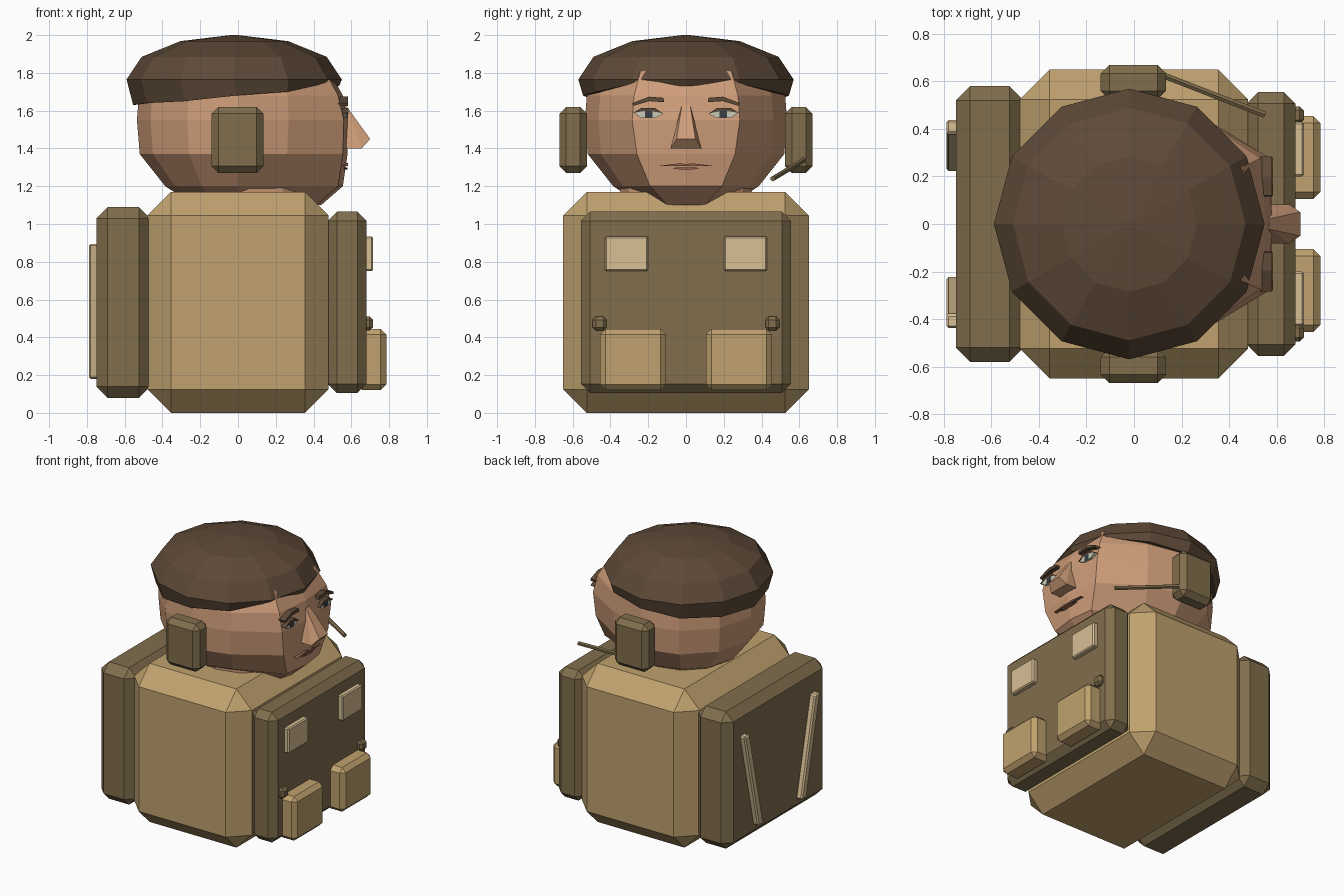
import bpy, bmesh
from math import sin, cos, radians
from mathutils import Vector

if "Cube" in bpy.data.objects:
    bpy.data.objects.remove(bpy.data.objects["Cube"])


def mat(name, r, g, b):
    m = bpy.data.materials.new(name)
    m.diffuse_color = [(c / 255) ** 2.2 for c in (r, g, b)] + [1]
    m.use_nodes = True
    m.node_tree.nodes["Principled BSDF"].inputs["Base Color"].default_value = m.diffuse_color
    return m


TAN = mat("tan", 190, 160, 110)
OLIVE = mat("olive", 128, 110, 78)
LIGHT = mat("light_tan", 215, 190, 148)
SKIN = mat("skin", 205, 155, 120)
HAIR = mat("hair_brown", 94, 75, 58)
LIP = mat("lip", 150, 100, 80)
WHITE = mat("eye_white", 200, 200, 180)
DARK = mat("iris_dark", 60, 65, 70)


def finish(name, bm, m):
    bmesh.ops.recalc_face_normals(bm, faces=bm.faces[:])
    me = bpy.data.meshes.new(name)
    bm.to_mesh(me)
    bm.free()
    me.materials.append(m)
    ob = bpy.data.objects.new(name, me)
    bpy.context.collection.objects.link(ob)
    return ob


def box(name, x, y, z, bevel, m):
    """Chamfered box given by its (min, max) ranges."""
    bm = bmesh.new()
    bmesh.ops.create_cube(bm, size=1)
    for v in bm.verts:
        v.co = [(r[0] + r[1]) / 2 + c * (r[1] - r[0]) for r, c in zip((x, y, z), v.co)]
    bmesh.ops.bevel(bm, geom=bm.edges[:], offset=bevel, segments=1, affect='EDGES')
    return finish(name, bm, m)


def loft(name, rings, m):
    """Skin a stack of equal-length rings and close both ends."""
    bm = bmesh.new()
    rows = [[bm.verts.new(p) for p in r] for r in rings]
    n = len(rows[0])
    for a, b in zip(rows, rows[1:]):
        for i in range(n):
            j = (i + 1) % n
            bm.faces.new((a[i], a[j], b[j], b[i]))
    for row in (rows[0], rows[-1]):
        c = bm.verts.new(sum((v.co for v in row), Vector()) / n)
        for i in range(n):
            bm.faces.new((row[i], row[(i + 1) % n], c))
    return finish(name, bm, m)


def plate(name, outline, x0, x1, m, side=1):
    """Flat face detail: a (y, z) outline extruded along x."""
    return loft(name, [[(x, side * y, z) for y, z in outline] for x in (x0, x1)], m)


def circle(r, z, cx=0.0, n=12):
    return [(cx + r * cos(radians(360 / n * i)), r * sin(radians(360 / n * i)), z) for i in range(n)]


# Torso, chest plate and backpack
box("torso", (-.48, .48), (-.65, .65), (0, 1.17), .125, TAN)
box("chest_plate", (.475, .68), (-.555, .555), (.105, 1.065), .048, OLIVE)
box("backpack", (-.75, -.465), (-.58, .58), (.08, 1.09), .06, OLIVE)

for s, side in ((-1, "right"), (1, "left")):
    def span(a, b):
        return tuple(sorted((s * a, s * b)))
    # Chest details
    box("pouch_" + side, (.63, .785), span(.105, .455), (.12, .445), .03, TAN)
    box("patch_" + side, (.67, .715), span(.2, .43), (.75, .935), .008, LIGHT)
    box("knob_" + side, (.66, .715), span(.42, .495), (.435, .51), .018, OLIVE)
    # Slanted backpack strap
    strap = box("back_strap_" + side, (-.79, -.74), (-.03, .03), (.18, .895), .01, LIGHT)
    for v in strap.data.vertices:
        v.co.y += s * (.25 + .16 * (v.co.z - .18) / .715)
    # Headphone cup
    box("ear_cup_" + side, (-.14, .135), span(.525, .67), (1.27, 1.62), .036, OLIVE)

# Microphone arm
a, b = Vector((.1, .635, 1.345)), Vector((.55, .46, 1.24))
bm = bmesh.new()
bmesh.ops.create_cone(bm, cap_ends=True, segments=6, radius1=.015, radius2=.015, depth=(b - a).length)
rot = (b - a).to_track_quat('Z', 'Y')
for v in bm.verts:
    v.co = rot @ v.co + (a + b) / 2
finish("microphone_arm", bm, OLIVE)

# Neck
loft("neck", [circle(.33, 1.0, .1), circle(.35, 1.19, .06)], SKIN)


# Head: round at the back, flattened face at the front
def head_ring(z, r, fx, fy):
    pts = circle(r, z)
    pts[0] = (fx, 0, z)
    pts[1], pts[11] = (fx - .025, fy, z), (fx - .025, -fy, z)
    return pts


loft("head", [head_ring(*p) for p in (
    (1.10, .23, .44, .10), (1.20, .385, .555, .19), (1.37, .52, .58, .26),
    (1.55, .535, .585, .285), (1.68, .525, .555, .275), (1.81, .46, .485, .24),
    (1.88, .33, .34, .17))], SKIN)

# Hair cap with a rim that rises towards the forehead
rim_z = [1.73, 1.745, 1.70, 1.68, 1.65, 1.64, 1.63]
rim_z += rim_z[-2:0:-1]
rim = [(x, y, z) for (x, y, _), z in zip(circle(.545, 0, -.01), rim_z)]
loft("hair", [rim, circle(.57, 1.765, -.02), circle(.49, 1.885, -.02), circle(.285, 1.968, -.02),
              circle(.02, 2.0, -.02)], HAIR)

# Nose
nose = bmesh.new()
for s in (-1, 1):
    for p in ((.57, .022, 1.63), (.70, .05, 1.45), (.655, .082, 1.40), (.55, .082, 1.40), (.54, .022, 1.63)):
        nose.verts.new((p[0], s * p[1], p[2]))
bmesh.ops.convex_hull(nose, input=nose.verts[:])
finish("nose", nose, SKIN)

# Eyes and eyebrows
for s, side in ((-1, "right"), (1, "left")):
    plate("eye_" + side, [(.12, 1.583), (.165, 1.607), (.235, 1.607), (.275, 1.588), (.24, 1.562), (.165, 1.56)],
          .54, .578, WHITE, s)
    plate("iris_" + side, [(.178, 1.565), (.218, 1.565), (.218, 1.605), (.178, 1.605)], .55, .582, DARK, s)
    plate("upper_lid_" + side, [(.12, 1.585), (.165, 1.605), (.235, 1.605), (.28, 1.588), (.236, 1.615),
                                (.165, 1.615)], .54, .585, HAIR, s)
    plate("eyebrow_" + side, [(.115, 1.645), (.19, 1.652), (.28, 1.625), (.285, 1.64), (.195, 1.674), (.12, 1.668)],
          .53, .582, HAIR, s)

# Lips
plate("upper_lip", [(-.14, 1.308), (-.03, 1.322), (0, 1.316), (.03, 1.322), (.14, 1.308), (0, 1.306)], .55, .582, LIP)
plate("lower_lip", [(-.08, 1.297), (0, 1.3), (.08, 1.297), (.03, 1.288), (-.03, 1.288)], .55, .58, LIP)
